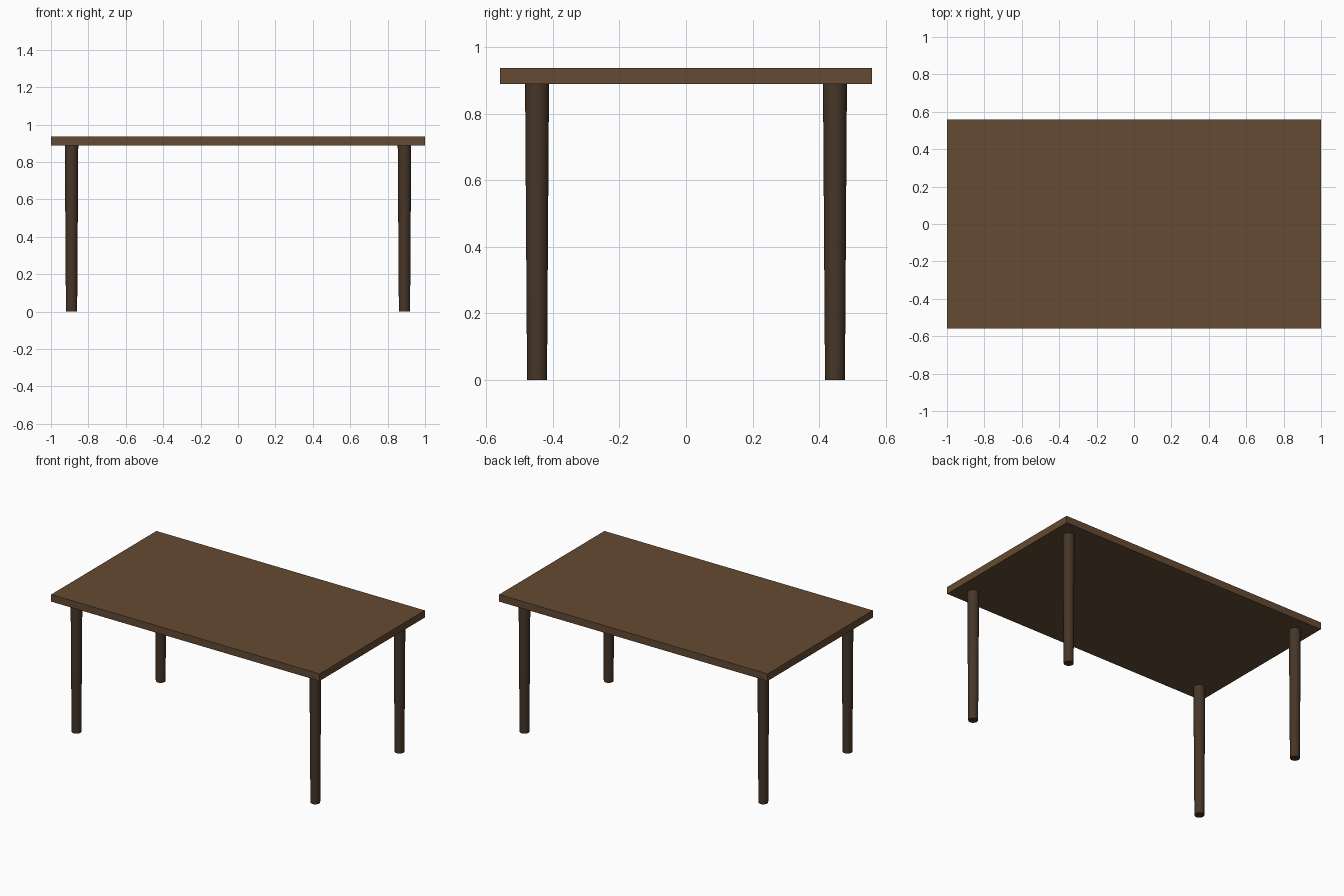
import bpy

if "Cube" in bpy.data.objects:
    bpy.data.objects.remove(bpy.data.objects["Cube"])


def material(name, color):
    m = bpy.data.materials.new(name)
    m.diffuse_color = (*color, 1)
    m.use_nodes = True
    m.node_tree.nodes["Principled BSDF"].inputs["Base Color"].default_value = m.diffuse_color
    return m


top_wood = material("top_wood", (0.127, 0.069, 0.032))
leg_wood = material("leg_wood", (0.061, 0.036, 0.021))

TOP_Z, UNDER_Z = 0.937, 0.889

# Flat rectangular table top
bpy.ops.mesh.primitive_cube_add(size=1, location=(0, 0, (TOP_Z + UNDER_Z) / 2))
top = bpy.context.object
top.name = "table_top"
top.scale = (2, 1.12, TOP_Z - UNDER_Z)
bpy.ops.object.transform_apply(location=False, rotation=False, scale=True)
top.data.materials.append(top_wood)

# Four round legs, tapering towards the floor
for y, depth_name in ((-0.448, "front"), (0.448, "back")):
    for x, side_name in ((-0.89, "left"), (0.89, "right")):
        bpy.ops.mesh.primitive_cone_add(
            vertices=32, radius1=0.03, radius2=0.036, depth=UNDER_Z,
            location=(x, y, UNDER_Z / 2))
        leg = bpy.context.object
        leg.name = f"{depth_name}_{side_name}_leg"
        leg.data.materials.append(leg_wood)
        bpy.ops.object.shade_smooth_by_angle()
